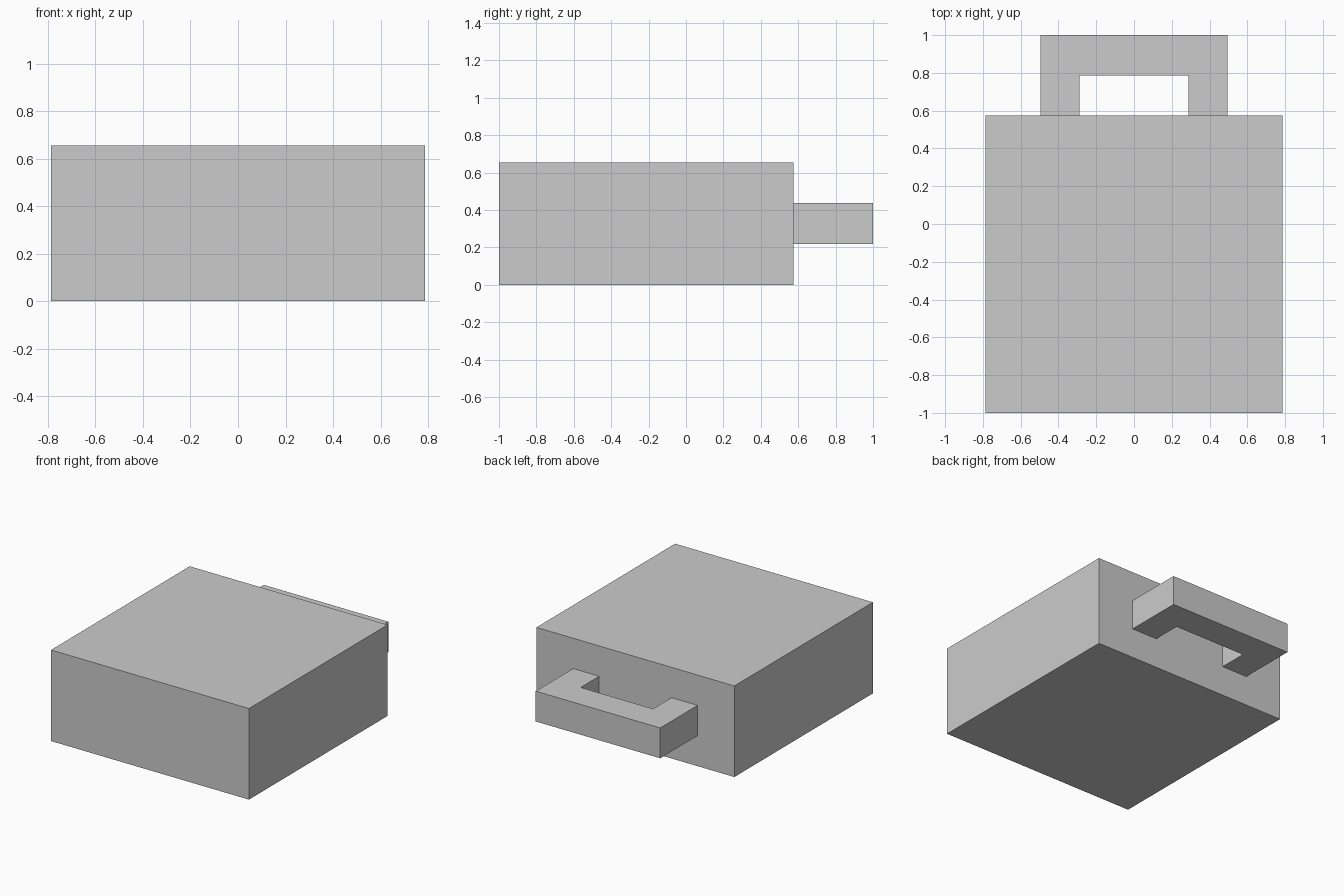
import bpy
import bmesh

default = bpy.data.objects.get("Cube")
if default:
    bpy.data.objects.remove(default, do_unlink=True)

# Single neutral grey
grey = bpy.data.materials.new("plain_grey")
grey.use_nodes = True
colour = (0.6, 0.6, 0.6, 1)
grey.diffuse_color = colour
grey.node_tree.nodes["Principled BSDF"].inputs["Base Color"].default_value = colour


def extruded(name, outline, bottom, top):
    """Solid with a flat outline in x and y, raised from bottom to top."""
    bm = bmesh.new()
    base = bm.faces.new([bm.verts.new((x, y, bottom)) for x, y in outline])
    raised = bmesh.ops.extrude_face_region(bm, geom=[base], use_keep_orig=True)
    verts = [v for v in raised["geom"] if isinstance(v, bmesh.types.BMVert)]
    bmesh.ops.translate(bm, verts=verts, vec=(0, 0, top - bottom))
    bmesh.ops.recalc_face_normals(bm, faces=bm.faces)
    mesh = bpy.data.meshes.new(name)
    bm.to_mesh(mesh)
    bm.free()
    mesh.materials.append(grey)
    obj = bpy.data.objects.new(name, mesh)
    bpy.context.collection.objects.link(obj)
    return obj


# Main block
half, front, back = 0.787, -1.0, 0.575
extruded("body", [(-half, front), (half, front), (half, back), (-half, back)], 0, 0.655)

# U-shaped handle on the back
outer, inner, gap_end, end = 0.495, 0.288, 0.785, 1.0
extruded("back_handle",
         [(-outer, back), (-inner, back), (-inner, gap_end), (inner, gap_end),
          (inner, back), (outer, back), (outer, end), (-outer, end)], 0.219, 0.437)
